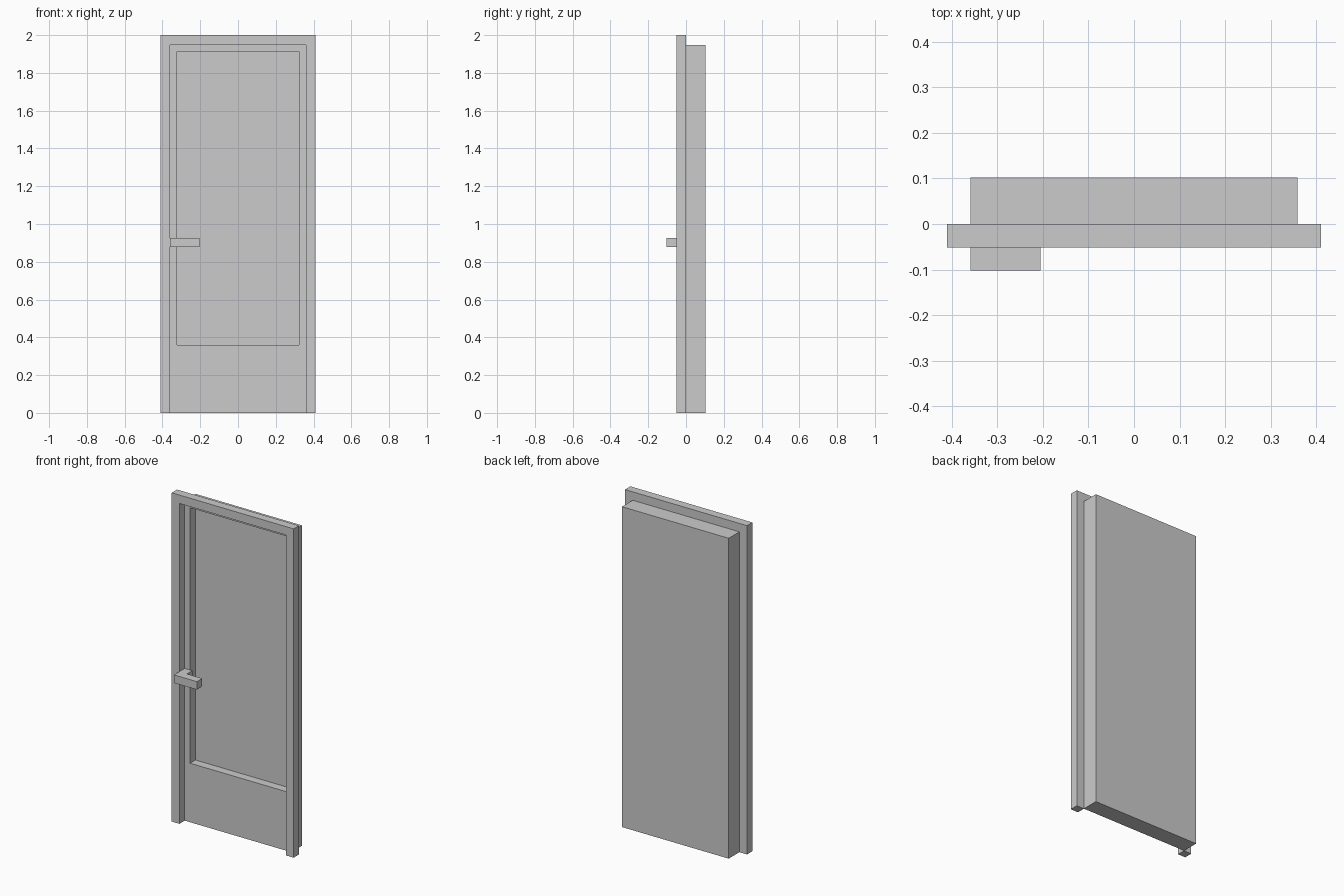
import bpy, bmesh

if "Cube" in bpy.data.objects:
    bpy.data.objects.remove(bpy.data.objects["Cube"])

U = 2 / 39  # the door sits on a regular module


def extrude_outline(name, pts, start, depth, axis):
    """Extrude a closed outline (module units) along y or z."""
    bm = bmesh.new()
    if axis == 'y':
        verts = [bm.verts.new((a * U, start * U, b * U)) for a, b in pts]
        move = (0, depth * U, 0)
    else:
        verts = [bm.verts.new((a * U, b * U, start * U)) for a, b in pts]
        move = (0, 0, depth * U)
    face = bm.faces.new(verts)
    out = bmesh.ops.extrude_face_region(bm, geom=[face], use_keep_orig=True)
    bmesh.ops.translate(bm, vec=move,
                        verts=[g for g in out['geom'] if isinstance(g, bmesh.types.BMVert)])
    bmesh.ops.recalc_face_normals(bm, faces=bm.faces)
    mesh = bpy.data.meshes.new(name)
    bm.to_mesh(mesh)
    bm.free()
    obj = bpy.data.objects.new(name, mesh)
    bpy.context.collection.objects.link(obj)
    return obj


# Door frame: upside-down U surround
extrude_outline("door_frame",
                [(-8, 0), (-7, 0), (-7, 38), (7, 38), (7, 0), (8, 0), (8, 39), (-8, 39)],
                -1, 1, 'y')

# Door leaf: slab with a sunken front panel
leaf = extrude_outline("door_leaf", [(-7, 0), (7, 0), (7, 38), (-7, 38)], 0, 2, 'y')
bm = bmesh.new()
bm.from_mesh(leaf.data)
front = min(bm.faces, key=lambda f: f.calc_center_median().y)
bmesh.ops.inset_region(bm, faces=[front], thickness=U)
for v in front.verts:
    if v.co.z < 10 * U:
        v.co.z = 7 * U  # tall kick rail at the bottom
rim = bmesh.ops.extrude_face_region(bm, geom=[front])
bmesh.ops.translate(bm, vec=(0, U, 0),
                    verts=[g for g in rim['geom'] if isinstance(g, bmesh.types.BMVert)])
if front.is_valid:
    bmesh.ops.delete(bm, geom=[front], context='FACES_ONLY')
bmesh.ops.recalc_face_normals(bm, faces=bm.faces)
bm.to_mesh(leaf.data)
bm.free()

# Handle: L-shaped lever, its stem reaching back to the leaf
extrude_outline("door_handle",
                [(-7, -2), (-4, -2), (-4, -1), (-6, -1), (-6, 0), (-7, 0)],
                17.1, 0.95, 'z')
